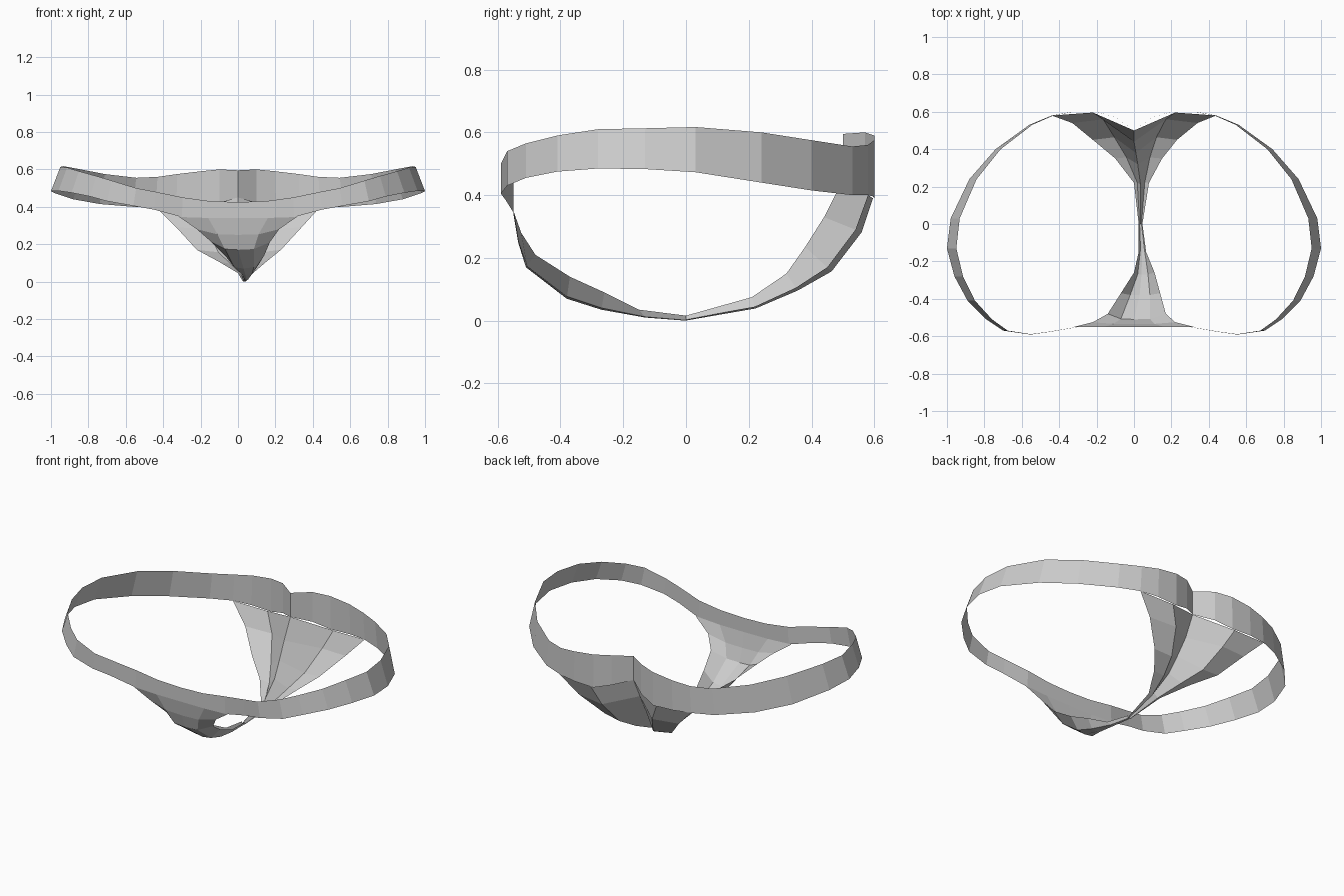
import bpy
import bmesh

# Remove the default cube only
if "Cube" in bpy.data.objects:
    bpy.data.objects.remove(bpy.data.objects["Cube"], do_unlink=True)

# Plain grey cloth
cloth = bpy.data.materials.new("grey_cloth")
cloth.use_nodes = True
grey = (0.6, 0.6, 0.6, 1)
cloth.diffuse_color = grey
cloth.node_tree.nodes["Principled BSDF"].inputs["Base Color"].default_value = grey


def loft(name, rows):
    """Skin a sheet of flat faces through rows of equally many points."""
    bm = bmesh.new()
    grid = [[bm.verts.new(point) for point in row] for row in rows]
    for lower, upper in zip(grid, grid[1:]):
        for i in range(len(lower) - 1):
            bm.faces.new((lower[i], lower[i + 1], upper[i + 1], upper[i]))
    bmesh.ops.recalc_face_normals(bm, faces=bm.faces)
    mesh = bpy.data.meshes.new(name)
    bm.to_mesh(mesh)
    bm.free()
    mesh.materials.append(cloth)
    sheet = bpy.data.objects.new(name, mesh)
    bpy.context.scene.collection.objects.link(sheet)
    return sheet


# Waistband, half loop from front centre to back centre: x, y, bottom z, top z
band_path = [
    (0, -.55, .34, .425), (.15, -.55, .34, .43), (.3, -.55, .345, .45),
    (.45, -.575, .385, .48), (.56, -.59, .405, .5), (.7, -.57, .43, .54),
    (.79, -.51, .455, .565), (.89, -.41, .475, .59), (.96, -.28, .485, .61),
    (1, -.13, .483, .613), (.98, .03, .473, .617), (.88, .24, .44, .6),
    (.74, .4, .415, .575), (.56, .53, .4, .555), (.44, .58, .4, .56),
    (.33, .6, .395, .575), (.2, .6, .39, .59), (.1, .57, .42, .6),
    (0, .5, .45, .595),
]
bottom_edge = [(x, y, low) for x, y, low, high in band_path]
top_edge = [(x - .05 * x * x, y, high) for x, y, low, high in band_path]
waistband = loft("waistband", [bottom_edge, top_edge])
mirror = waistband.modifiers.new("mirror", "MIRROR")
mirror.use_axis[0] = True
mirror.use_clip = True


def cross_row(left, middle, right, edge_y, edge_z, centre_y, centre_z, blend):
    """Five points across a panel; blend moves the in-between points
    from the edge depth (0) to the centre depth (1)."""
    between_y = edge_y + blend * (centre_y - edge_y)
    between_z = edge_z + blend * (centre_z - edge_z)
    return [
        (left, edge_y, edge_z),
        ((left + middle) / 2, between_y, between_z),
        (middle, centre_y, centre_z),
        ((right + middle) / 2, between_y, between_z),
        (right, edge_y, edge_z),
    ]


# Rows: left x, middle x, right x, edge y, edge z, centre y, centre z
back_rows = [
    (-.44, 0, .44, .58, .4, .5, .45),
    (-.33, 0, .34, .54, .29, .44, .33),
    (-.22, .01, .23, .45, .17, .38, .235),
    (-.1, .02, .15, .35, .105, .32, .15),
    (0, .035, .08, .22, .045, .21, .075),
    (.025, .035, .045, 0, .003, 0, .016),
]
front_rows = [
    (.025, .035, .045, 0, .016, 0, 0),
    (.025, .045, .065, -.15, .035, -.13, .01),
    (0, .04, .11, -.26, .09, -.27, .035),
    (-.07, .03, .14, -.37, .14, -.38, .07),
    (-.14, 0, .17, -.48, .21, -.51, .17),
    (-.22, 0, .22, -.525, .28, -.535, .25),
    (-.32, 0, .32, -.55, .35, -.55, .34),
]
# Back panel with a centre fold, front panel shaped as a shallow pouch
loft("back_panel", [cross_row(*row, -.2) for row in back_rows])
loft("front_panel", [cross_row(*row, .9) for row in front_rows])
